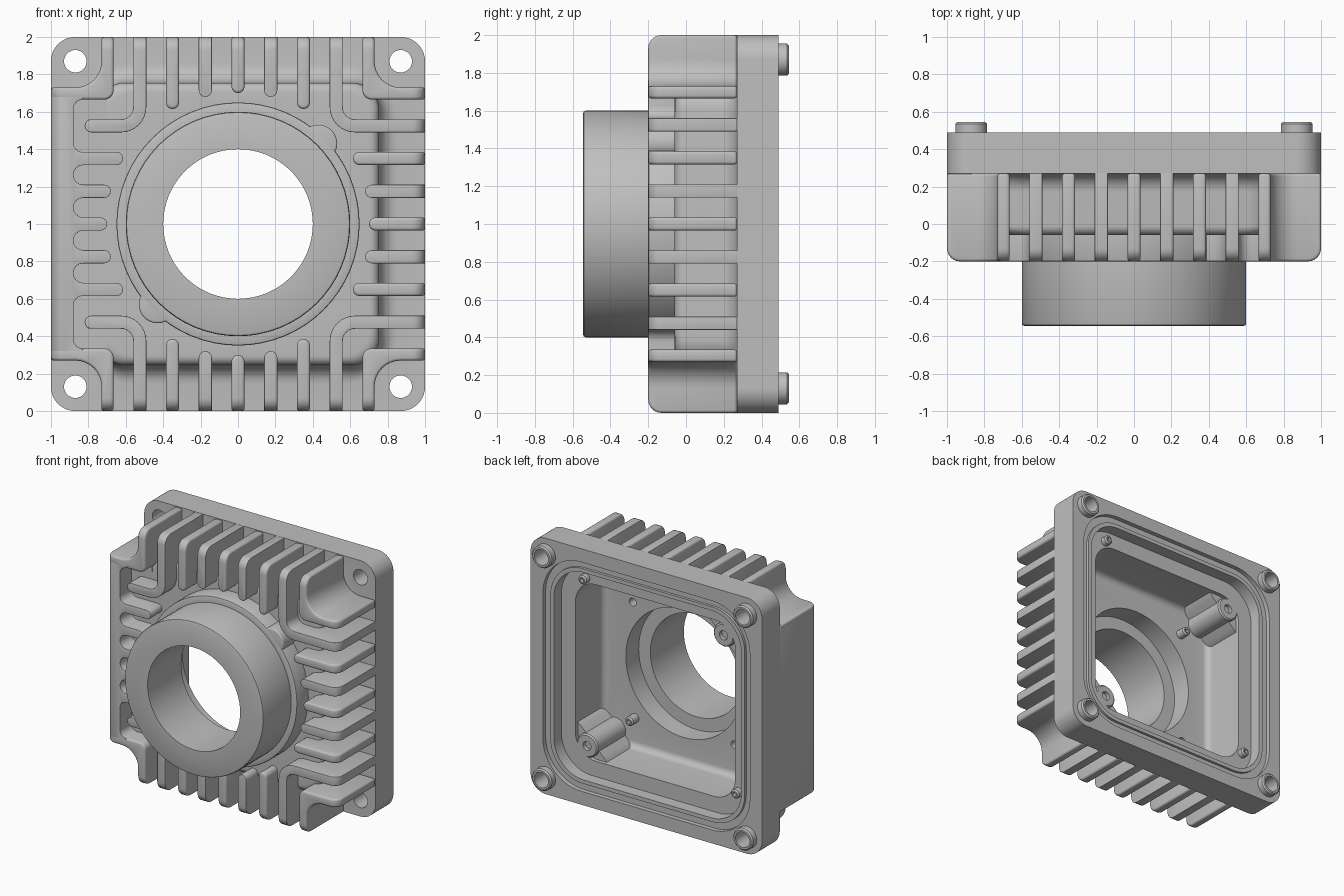
import bpy, bmesh
from math import sin, cos, radians

cube = bpy.data.objects.get("Cube")
if cube:
    bpy.data.objects.remove(cube, do_unlink=True)

metal = bpy.data.materials.new("cast_grey")
GREY = (0.52, 0.52, 0.52, 1)
metal.diffuse_color = GREY
metal.use_nodes = True
metal.node_tree.nodes["Principled BSDF"].inputs["Base Color"].default_value = GREY


def arc(cx, cz, r, a0, a1, n=8):
    angles = [radians(a0 + (a1 - a0) * i / n) for i in range(n + 1)]
    return [(cx + r * cos(a), cz + r * sin(a)) for a in angles]


def rounded_loop(h, r, n=16):
    pts = []
    for k, (sx, sz) in enumerate([(1, 1), (-1, 1), (-1, -1), (1, -1)]):
        pts += arc(sx * (h - r), sz * (h - r), r, 90 * k, 90 * k + 90, n)
    return pts


def new_object(name, bm):
    bmesh.ops.remove_doubles(bm, verts=bm.verts, dist=1e-5)
    bmesh.ops.recalc_face_normals(bm, faces=bm.faces)
    mesh = bpy.data.meshes.new(name)
    bm.to_mesh(mesh)
    bm.free()
    mesh.materials.append(metal)
    obj = bpy.data.objects.new(name, mesh)
    bpy.context.collection.objects.link(obj)
    return obj


def loft(name, rings, closed=True, cx=0, cz=0):
    """Bridge rounded squares (half size, corner radius, y); equal values give a circle."""
    bm = bmesh.new()
    loops = [[bm.verts.new((cx + x, y, 1 + cz + z)) for x, z in rounded_loop(h, r)]
             for h, r, y in rings]
    pairs = list(zip(loops, loops[1:]))
    if closed:
        pairs.append((loops[-1], loops[0]))
    else:
        bm.faces.new(loops[0])
        bm.faces.new(loops[-1])
    for a, b in pairs:
        for i in range(len(a)):
            j = (i + 1) % len(a)
            bm.faces.new((a[i], a[j], b[j], b[i]))
    return new_object(name, bm)


def cylinder(name, r, y0, y1, cx, cz):
    return loft(name, [(r, r, y0), (r, r, y1)], False, cx, cz)


def tube(name, r, hole, y0, y1, cx, cz):
    b = 0.01
    return loft(name, [(hole, hole, y0), (r, r, y0), (r, r, y1 - b), (r - b, r - b, y1),
                       (hole, hole, y1)], True, cx, cz)


def prism(name, pts, y0, y1):
    bm = bmesh.new()
    a = [bm.verts.new((x, y0, z + 1)) for x, z in pts]
    b = [bm.verts.new((x, y1, z + 1)) for x, z in pts]
    bm.faces.new(a)
    bm.faces.new(b)
    for i in range(len(a)):
        j = (i + 1) % len(a)
        bm.faces.new((a[i], a[j], b[j], b[i]))
    return new_object(name, bm)


def finish(obj, cuts=(), bevel=0):
    """Apply the cuts and edge rounding, then shade."""
    for operation, cutter in cuts:
        m = obj.modifiers.new("cut", 'BOOLEAN')
        m.operation, m.object, m.solver = operation, cutter, 'EXACT'
    if bevel:
        m = obj.modifiers.new("round", 'BEVEL')
        m.width, m.segments = bevel, 3
        m.limit_method, m.angle_limit = 'ANGLE', radians(40)
    if obj.modifiers:
        dg = bpy.context.evaluated_depsgraph_get()
        mesh = bpy.data.meshes.new_from_object(obj.evaluated_get(dg))
        obj.modifiers.clear()
        obj.data = mesh
    bpy.ops.object.select_all(action='DESELECT')
    obj.select_set(True)
    bpy.context.view_layer.objects.active = obj
    bpy.ops.object.shade_smooth_by_angle(angle=radians(35))


FRONT, FLANGE, FACE, FLOOR, LEDGE, BACK = -0.2, 0.27, -0.06, 0.03, 0.38, 0.49
CORNERS = [(sx, sz) for sx in (1, -1) for sz in (1, -1)]

# Housing: flange, seal groove, cavity, bore, hub, shoulder and core in one closed section
section = [(1, .13, FLANGE), (1, .13, BACK),
           (.895, .33, BACK), (.895, .33, .455), (.84, .28, .455), (.84, .28, .475),
           (.81, .26, .475), (.81, .26, LEDGE), (.69, .18, LEDGE)]
section += [(h, h - .51, y) for h, y in arc(.64, FLOOR + .05, .05, 0, -90, 6)]
section += [(.5, .5, FLOOR), (.5, .5, -.13), (.4, .4, -.13), (.4, .4, -.545),
            (.585, .585, -.545), (.596, .596, -.541), (.6, .6, -.53), (.6, .6, FRONT),
            (.64, .64, FRONT), (.647, .647, FRONT + .003), (.65, .65, FRONT + .01),
            (.65, .65, FACE)]
section += [(h, .15, y) for h, y in arc(.705, FACE + .05, .05, -90, 0, 6)]
section += [(h, .15 + 1.5 * (h - .755), y) for h, y in arc(.855, FLANGE - .1, .1, 180, 90, 6)]
housing = loft("housing", section)
drills = [cylinder("bolt_drill", .06, .1, .7, .87 * sx, .87 * sz) for sx, sz in CORNERS]
drills += [cylinder("screw_drill", .03, -.1, .2, .44 * s, .44 * s) for s in (1, -1)]
drill_cuts = [('DIFFERENCE', d) for d in drills]
finish(housing, drill_cuts)

# Envelope rounds the outer fin edges, cavity block keeps the inside clear
envelope = loft("fin_envelope", [(1, .13, .5)] + [
    (h, h - .87, y) for h, y in arc(.93, FRONT + .07, .07, 0, -90, 6)], False)
cavity = loft("cavity_block", [(.7, .18, 0), (.7, .18, .6)], False)
fin_cuts = [('INTERSECT', envelope), ('DIFFERENCE', cavity)]


def fin(name, pts):
    finish(prism(name, pts, FRONT - .1, FLANGE), fin_cuts, .015)


# Straight fins on the right, top and bottom
W, PITCH, OUT = .035, .175, 1.1
TIPS = [.7, .68, .615]
for k in range(-2, 3):
    v, tip = k * PITCH, TIPS[abs(k)]
    pts = arc(tip + W, v, W, 90, 270) + [(OUT, v - W), (OUT, v + W)]
    fin("side_fin", pts)
    fin("top_fin", [(z, x) for x, z in pts])
    fin("bottom_fin", [(z, -x) for x, z in pts])

# Corner fins wrapping the bolts, and bent fins beside them
corner = ([(OUT, .73)] + arc(.87, .87, .14, 270, 180) + [(.73, OUT), (.665, OUT)]
          + arc(.715, .715, .05, 180, 270) + [(OUT, .665)])
bend = [(.49, OUT)] + arc(.625, .625, .135, 180, 270)
bend_back = arc(.625, .625, .065, 270, 180) + [(.56, OUT)]
for sx, sz in CORNERS:
    end = [(OUT, .49), (OUT, .56)] if sx > 0 else arc(.785, .525, W, -90, 90)
    fin("corner_fin", [(sx * x, sz * z) for x, z in corner])
    fin("bent_fin", [(sx * x, sz * z) for x, z in bend + end + bend_back])

# Solid wall on the far side, with comb-like pockets
comb = [(-OUT, .7), (-OUT, -.7), (-.83, -.7)]
comb += arc(-.83, -.615, .05, 270, 180) + arc(-.83, -.435, .05, 180, 90)
for k in range(-2, 3):
    comb += arc(-TIPS[abs(k)] - W, k * PITCH, W, -90, 90)
    if k < 2:
        comb += arc(-.8275, (k + .5) * PITCH, .0525, 270, 90)
comb += arc(-.83, .435, .05, 270, 180) + arc(-.83, .615, .05, 180, 90) + [(-.83, .7)]
fin("side_wall", comb)
finish(prism("side_wall_floor", [(-.99, .72), (-.99, -.72), (-.7, -.72), (-.7, .72)],
             FACE, FLANGE))

# Bolt sleeves behind the flange
for sx, sz in CORNERS:
    finish(tube("bolt_sleeve", .085, .06, BACK - .02, .545, .87 * sx, .87 * sz))

# Shoulder lobes, blended screw posts, and locating pins on the cavity floor
web = [(.72, .43), (.69, .44), (.655, .47), (.62, .505), (.505, .62),
       (.47, .655), (.44, .69), (.43, .72), (.72, .72)]
for s in (1, -1):
    finish(cylinder("shoulder_lobe", .1, FRONT, 0, .43 * s, .43 * s), drill_cuts, .01)
    finish(tube("screw_post", .09, .035, FLOOR - .02, LEDGE, .59 * s, -.59 * s))
    finish(prism("post_web", [(s * x, -s * z) for x, z in web], FLOOR - .02, LEDGE - .03))
    finish(tube("floor_pin", .035, .015, FLOOR - .01, FLOOR + .08, .42 * s, -.46 * s))

# Locating pins on the ledge
for x, z in [(.6, .72), (-.72, -.6)]:
    finish(tube("ledge_pin", .035, .015, LEDGE - .01, LEDGE + .05, x, z))

for helper in drills + [envelope, cavity]:
    bpy.data.objects.remove(helper, do_unlink=True)
